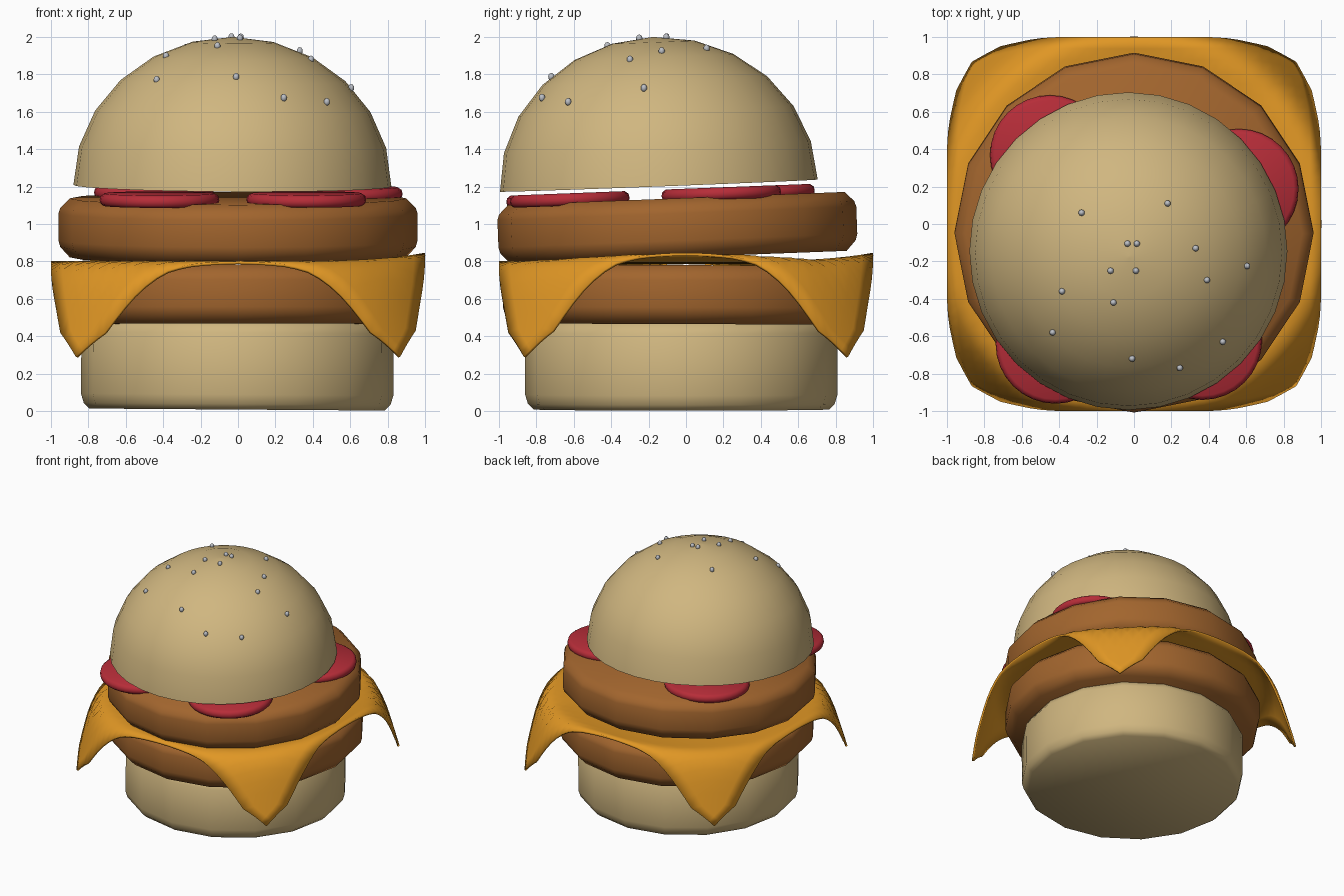
import bpy, bmesh, math
from mathutils import Matrix, Vector

if "Cube" in bpy.data.objects:
    bpy.data.objects.remove(bpy.data.objects["Cube"])


def material(name, rgb):
    m = bpy.data.materials.new(name)
    m.diffuse_color = (*rgb, 1)
    m.use_nodes = True
    m.node_tree.nodes["Principled BSDF"].inputs["Base Color"].default_value = m.diffuse_color
    return m


BUN = material("toasted bun", (0.63, 0.47, 0.215))
MEAT = material("grilled brown", (0.36, 0.13, 0.027))
CHEESE = material("cheese orange", (0.75, 0.31, 0.018))
RED = material("tomato red", (0.47, 0.026, 0.04))
SEED = material("seed grey", (0.5, 0.52, 0.56))


def finish(bm, name, mat, matrix=Matrix(), angle=60):
    bmesh.ops.recalc_face_normals(bm, faces=bm.faces)
    me = bpy.data.meshes.new(name)
    bm.to_mesh(me)
    bm.free()
    me.materials.append(mat)
    ob = bpy.data.objects.new(name, me)
    bpy.context.collection.objects.link(ob)
    ob.matrix_world = matrix
    bpy.ops.object.select_all(action='DESELECT')
    ob.select_set(True)
    bpy.context.view_layer.objects.active = ob
    bpy.ops.object.shade_smooth_by_angle(angle=math.radians(angle))
    return ob


def place(x, y, z, tilt_x=0.0, tilt_y=0.0):
    return (Matrix.Translation((x, y, z)) @ Matrix.Rotation(math.radians(tilt_x), 4, 'X')
            @ Matrix.Rotation(math.radians(tilt_y), 4, 'Y'))


def lathe(name, profile, sides, mat, matrix):
    """Closed solid of revolution from (radius, height) rings, flat ends."""
    bm = bmesh.new()
    rings = []
    for r, z in profile:
        rings.append([bm.verts.new((r * math.cos(2 * math.pi * i / sides),
                                    r * math.sin(2 * math.pi * i / sides), z))
                      for i in range(sides)])
    for a, b in zip(rings, rings[1:]):
        for i in range(sides):
            j = (i + 1) % sides
            bm.faces.new((a[i], a[j], b[j], b[i]))
    bm.faces.new(rings[0])
    bm.faces.new(rings[-1])
    return finish(bm, name, mat, matrix)


# Bottom bun
lathe("bottom_bun", [(0.79, 0), (0.82, 0.03), (0.835, 0.08), (0.835, 0.41), (0.79, 0.48)],
      16, BUN, place(-0.005, -0.025, 0.008, 0, 0.4))

# Two patties
patty = [(0.90, 0), (0.95, 0.055), (0.96, 0.09), (0.96, 0.235), (0.95, 0.265), (0.90, 0.315)]
lathe("lower_patty", patty, 16, MEAT, place(0, -0.02, 0.465, -0.2))
lathe("upper_patty", patty, 16, MEAT, place(0, -0.04, 0.822, 2.2))

# Cheese slice draped over the lower patty: (flat radius, bent radius, drop)
BEND = [(0, 0, 0), (1.0, 1.0, 0), (1.035, 1.033, 0.018), (1.075, 1.07, 0.055),
        (1.131, 1.114, 0.15), (1.248, 1.18, 0.375), (1.42, 1.22, 0.51)]


def bend(rho):
    for (a, r0, d0), (b, r1, d1) in zip(BEND, BEND[1:]):
        if rho <= b:
            t = (rho - a) / (b - a)
            return r0 + (r1 - r0) * t, d0 + (d1 - d0) * t


bm = bmesh.new()
bmesh.ops.create_grid(bm, x_segments=32, y_segments=32, size=1)
for v in bm.verts:
    x, y, _ = v.co
    rho = math.hypot(x, y)
    r, drop = bend(rho)
    k = r / rho if rho > 1e-6 else 1
    lift = 0.045 * max(0, x, y) ** 4 * (1 - drop / 0.51)
    v.co = (x * k, y * k, 0.793 + lift - drop)
cheese = finish(bm, "cheese_slice", CHEESE)
solid = cheese.modifiers.new("thickness", 'SOLIDIFY')
solid.thickness = 0.016
solid.offset = 0

# Tomato slices lying on the tilted upper patty
slice_profile = [(0.30, 0), (0.315, 0.012), (0.32, 0.03), (0.315, 0.052), (0.295, 0.066)]
for i, (x, y) in enumerate([(-0.42, -0.64), (0.365, -0.62), (0.56, 0.19), (-0.45, 0.37)]):
    lathe(f"tomato_slice_{i + 1}", slice_profile, 32, RED,
          place(x, y, 1.098 + 0.039 * (y + 0.63), 2.2))

# Domed top bun
R, H = 0.85, 0.795
dome = [(R * math.cos(math.radians(a)), H * math.sin(math.radians(a)))
        for a in (0, 15, 30, 45, 60, 75, 89.5)]
top = place(-0.03, -0.145, 1.205, 2.2, 0.3)
lathe("top_bun", dome, 32, BUN, top)

# Sesame seeds scattered over the dome
seeds = [(-.28, .06), (.18, .11), (-.035, -.105), (.015, -.105), (-.125, -.25), (.01, -.25),
         (.33, -.13), (.39, -.30), (.605, -.225), (-.385, -.36), (-.11, -.42), (-.435, -.58),
         (-.01, -.72), (.245, -.77), (.475, -.63)]
bm = bmesh.new()
for x, y in seeds:
    # settle the local position so the seed lands at the wanted x, y after tilting
    p = Vector((x + 0.03, y + 0.145, 0))
    for _ in range(6):
        p.z = H * math.sqrt(max(0, 1 - (p.x ** 2 + p.y ** 2) / R ** 2))
        w = top @ p
        p.x += x - w.x
        p.y += y - w.y
    bmesh.ops.create_uvsphere(bm, u_segments=10, v_segments=6, radius=0.017,
                              matrix=Matrix.Translation(top @ p) @ Matrix.Diagonal((1, 1, 1.2, 1)))
finish(bm, "sesame_seeds", SEED, angle=80)
